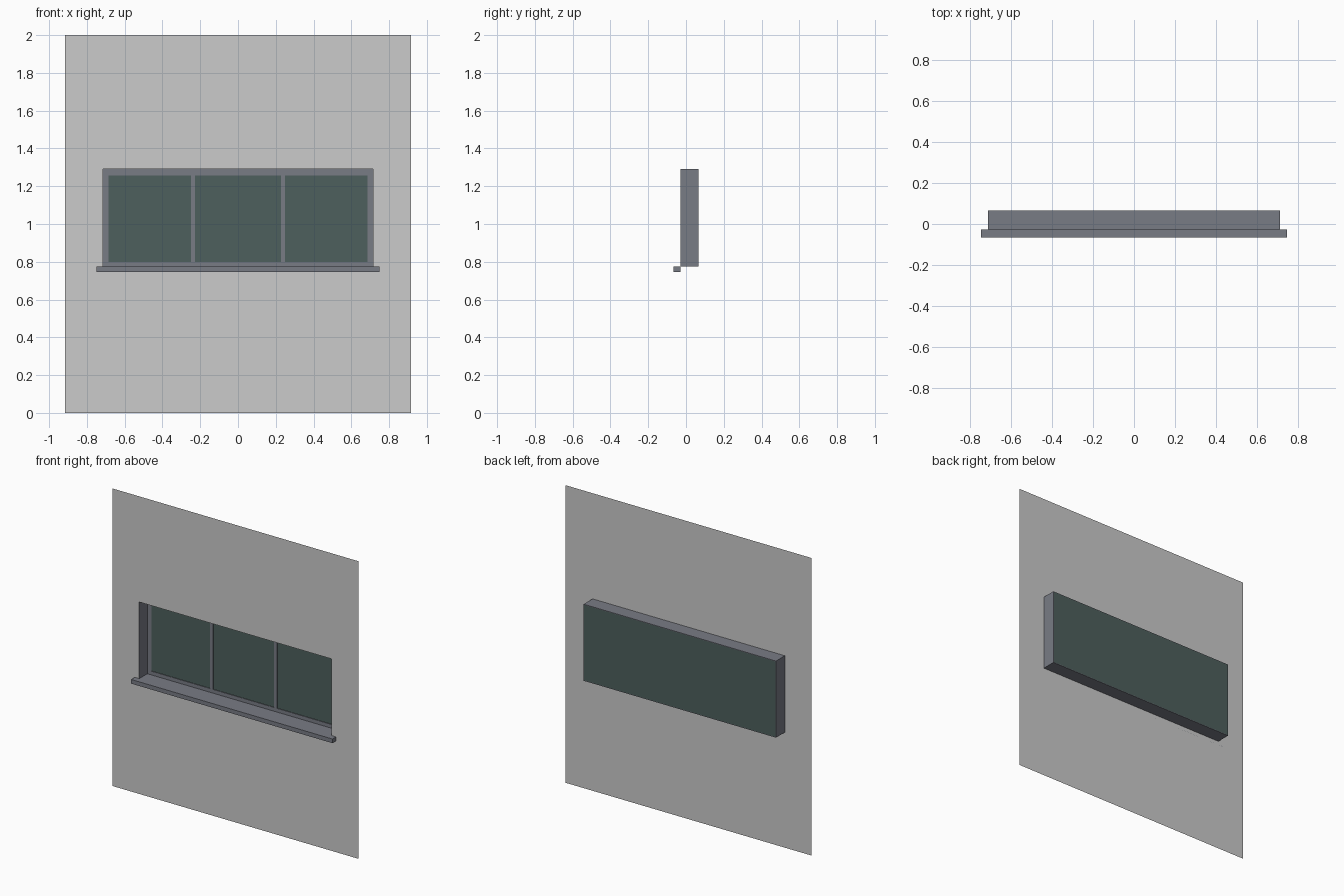
import bpy
import bmesh

if "Cube" in bpy.data.objects:
    bpy.data.objects.remove(bpy.data.objects["Cube"], do_unlink=True)


def material(name, rgb):
    mat = bpy.data.materials.new(name)
    mat.use_nodes = True
    mat.diffuse_color = (*rgb, 1)
    mat.node_tree.nodes["Principled BSDF"].inputs["Base Color"].default_value = (*rgb, 1)
    return mat


plaster = material("light grey plaster", (0.6, 0.6, 0.6))
metal = material("blue grey metal", (0.19, 0.2, 0.235))
glass = material("dark green glass", (0.075, 0.115, 0.11))

WALL_Y, BACK_Y, SILL_Y = -0.028, 0.066, -0.066
HALF_W, BOTTOM, TOP = 0.715, 0.775, 1.29     # wall opening
PANE_W, PANE_LOW, PANE_HIGH = 0.685, 0.8, 1.257


def loop(half_width, low, high, y):
    return [(-half_width, y, low), (half_width, y, low),
            (half_width, y, high), (-half_width, y, high)]


def build(name, mat, rings, closed=False):
    """Join rectangular rings with quads; optionally cap the last one."""
    bm = bmesh.new()
    rows = [[bm.verts.new(p) for p in ring] for ring in rings]
    for a, b in zip(rows, rows[1:]):
        for i in range(4):
            j = (i + 1) % 4
            bm.faces.new((a[i], a[j], b[j], b[i]))
    if closed:
        bm.faces.new(rows[-1])
    mesh = bpy.data.meshes.new(name)
    bm.to_mesh(mesh)
    bm.free()
    mesh.materials.append(mat)
    obj = bpy.data.objects.new(name, mesh)
    bpy.context.collection.objects.link(obj)
    return obj


def box(name, mat, low, high):
    bpy.ops.mesh.primitive_cube_add(size=1, location=[(a + b) / 2 for a, b in zip(low, high)])
    obj = bpy.context.object
    obj.name = name
    obj.scale = [b - a for a, b in zip(low, high)]
    obj.data.materials.append(mat)


# Thin wall with an opening
build("wall", plaster, [loop(0.915, 0, 2, WALL_Y), loop(HALF_W, BOTTOM, TOP, WALL_Y)])

# Deep reveal lining, running into the flat frame border
build("reveal_and_frame", metal, [
    loop(HALF_W, BOTTOM, TOP, WALL_Y),
    loop(HALF_W, BOTTOM, TOP, BACK_Y - 0.008),
    loop(PANE_W, PANE_LOW, PANE_HIGH, BACK_Y - 0.008),
    loop(PANE_W, PANE_LOW, PANE_HIGH, BACK_Y - 0.004)])

# Rim around the back of the glass
build("back_rim", metal, [loop(HALF_W, BOTTOM, TOP, BACK_Y - 0.008),
                          loop(HALF_W, BOTTOM, TOP, BACK_Y),
                          loop(HALF_W - 0.004, BOTTOM + 0.004, TOP - 0.004, BACK_Y)])

# One sheet of glass behind the frame
build("glass", glass, [loop(HALF_W, BOTTOM, TOP, BACK_Y - 0.003)], closed=True)

# Two mullions dividing the glass into three panes
for side, x in (("right", -0.238), ("left", 0.238)):
    box(side + "_mullion", metal, (x - 0.011, BACK_Y - 0.008, PANE_LOW),
        (x + 0.011, BACK_Y - 0.004, PANE_HIGH))

# Projecting window sill
box("sill", metal, (-0.748, SILL_Y, 0.747), (0.748, WALL_Y, BOTTOM))
